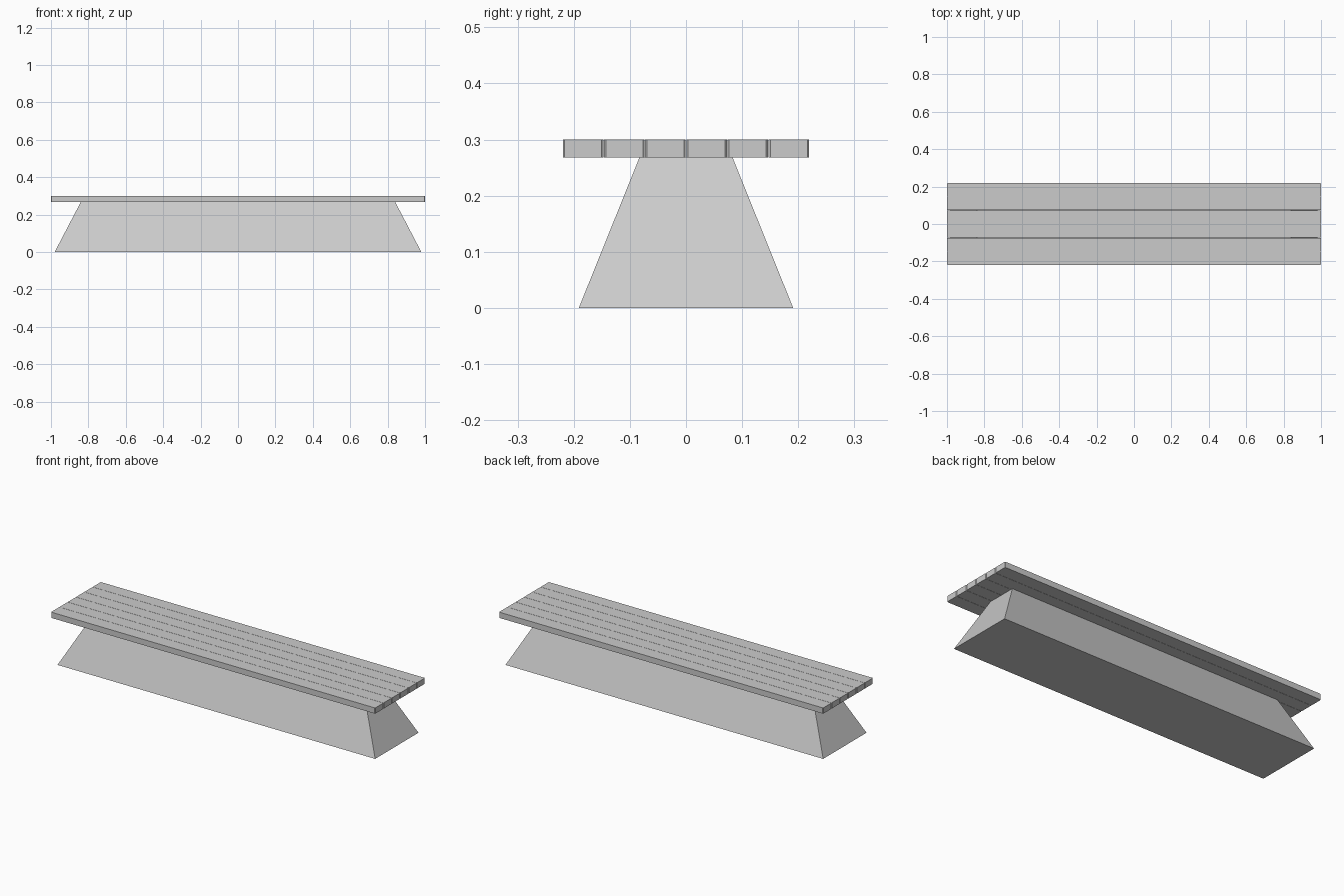
import bpy, bmesh

if "Cube" in bpy.data.objects:
    bpy.data.objects.remove(bpy.data.objects["Cube"])

def prism(name, bottom, top, z0, z1):
    """Solid between two matching outlines at heights z0 and z1."""
    bm = bmesh.new()
    lo = [bm.verts.new((x, y, z0)) for x, y in bottom]
    hi = [bm.verts.new((x, y, z1)) for x, y in top]
    bm.faces.new(lo)
    bm.faces.new(hi)
    n = len(lo)
    for i in range(n):
        j = (i + 1) % n
        bm.faces.new((lo[i], lo[j], hi[j], hi[i]))
    bmesh.ops.recalc_face_normals(bm, faces=bm.faces)
    mesh = bpy.data.meshes.new(name)
    bm.to_mesh(mesh)
    bm.free()
    ob = bpy.data.objects.new(name, mesh)
    bpy.context.collection.objects.link(ob)
    return ob

def rect(hx, hy):
    return [(-hx, -hy), (hx, -hy), (hx, hy), (-hx, hy)]

# Tapered solid base
SEAT_BOTTOM, SEAT_TOP = 0.268, 0.30
prism("base", rect(0.98, 0.191), rect(0.84, 0.083), 0, SEAT_BOTTOM)

# Six seat planks with chamfered end corners and thin gaps
PITCH, WIDTH, CHAMFER = 0.0733, 0.072, 0.003
for i in range(6):
    yc = (i - 2.5) * PITCH
    h, c = WIDTH / 2, CHAMFER
    outline = [(-1 + c, yc - h), (1 - c, yc - h), (1, yc - h + c), (1, yc + h - c),
               (1 - c, yc + h), (-1 + c, yc + h), (-1, yc + h - c), (-1, yc - h + c)]
    prism(f"seat_plank_{i + 1}", outline, outline, SEAT_BOTTOM, SEAT_TOP)
